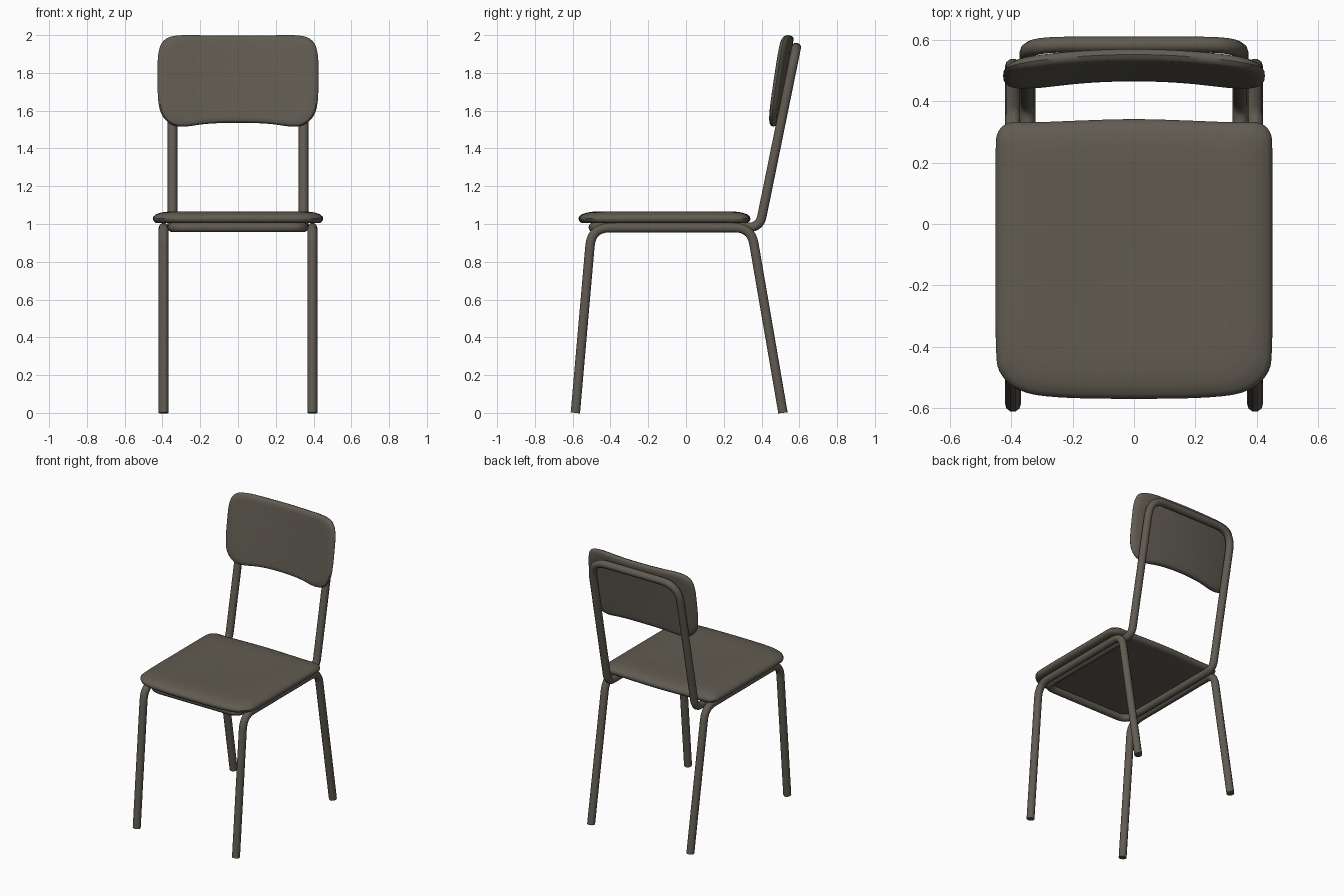
import bpy, bmesh, math
from mathutils import Vector

if "Cube" in bpy.data.objects:
    bpy.data.objects.remove(bpy.data.objects["Cube"])

paint = bpy.data.materials.new("warm_dark_grey")
paint.diffuse_color = (0.118, 0.106, 0.083, 1)
paint.use_nodes = True
paint.node_tree.nodes["Principled BSDF"].inputs["Base Color"].default_value = paint.diffuse_color


def finish(ob):
    ob.data.materials.clear()
    ob.data.materials.append(paint)
    bpy.ops.object.select_all(action='DESELECT')
    ob.select_set(True)
    bpy.context.view_layer.objects.active = ob
    bpy.ops.object.shade_smooth_by_angle(angle=math.radians(40))


def rounded(path, cyclic, steps=7):
    """Path entries are (x, y, z, bend); bend is the length cut from each corner."""
    out, n = [], len(path)
    for i, p in enumerate(path):
        c = Vector(p[:3])
        if p[3] == 0 or (not cyclic and i in (0, n - 1)):
            out.append(c)
            continue
        a = c + (Vector(path[i - 1][:3]) - c).normalized() * p[3]
        b = c + (Vector(path[(i + 1) % n][:3]) - c).normalized() * p[3]
        for k in range(steps + 1):
            t = k / steps
            out.append(a * (1 - t) ** 2 + c * 2 * t * (1 - t) + b * t * t)
    return out


def tube(name, path, radius=0.026, cyclic=False):
    cu = bpy.data.curves.new(name, 'CURVE')
    cu.dimensions = '3D'
    cu.bevel_depth = radius
    cu.bevel_resolution = 3
    cu.use_fill_caps = True
    pts = rounded(path, cyclic)
    sp = cu.splines.new('POLY')
    sp.points.add(len(pts) - 1)
    for q, p in zip(sp.points, pts):
        q.co = (*p, 1)
    sp.use_cyclic_u = cyclic
    ob = bpy.data.objects.new(name, cu)
    bpy.context.collection.objects.link(ob)
    bpy.ops.object.select_all(action='DESELECT')
    ob.select_set(True)
    bpy.context.view_layer.objects.active = ob
    bpy.ops.object.convert(target='MESH')
    finish(bpy.context.view_layer.objects.active)


def pad(name, half, centre, rings, place):
    """Cushioned panel: concentric rings (scale, height) of a mirrored outline."""
    loop = [Vector(p) for p in half] + [Vector((-x, y)) for x, y in reversed(half) if x > 0]
    for _ in range(2):  # corner cutting softens the outline
        n = len(loop)
        loop = [loop[i].lerp(loop[(i + 1) % n], t) for i in range(n) for t in (0.25, 0.75)]
    bm = bmesh.new()
    c = Vector((0, centre))
    layers = []
    for s, h in rings:
        layers.append([bm.verts.new(place(*(c + (p - c) * s), h)) for p in loop])
    for a, b in zip(layers, layers[1:]):
        for i in range(len(a)):
            j = (i + 1) % len(a)
            bm.faces.new((a[i], a[j], b[j], b[i]))
    for ring, (s, h) in ((layers[0], rings[0]), (layers[-1], rings[-1])):
        mid = bm.verts.new(place(0, centre, h))
        for i in range(len(ring)):
            bm.faces.new((ring[i], ring[(i + 1) % len(ring)], mid))
    bmesh.ops.recalc_face_normals(bm, faces=bm.faces)
    me = bpy.data.meshes.new(name)
    bm.to_mesh(me)
    bm.free()
    ob = bpy.data.objects.new(name, me)
    bpy.context.collection.objects.link(ob)
    finish(ob)


# Side leg hoops: front foot, seat rail, rear foot
for side, x in (("left", -0.394), ("right", 0.394)):
    tube(side + "_leg_hoop", [
        (x, -0.586, 0, 0), (x, -0.585, 0.008, 0), (x, -0.5, 0.98, 0.095),
        (x, 0.345, 0.98, 0.085), (x, 0.512, 0.008, 0), (x, 0.513, 0, 0)])

# Closed loop under the seat that rises to carry the backrest
w = 0.347
tube("seat_and_back_frame", [
    (-w, -0.49, 0.982, 0.08), (w, -0.49, 0.982, 0.08),
    (w, 0.39, 0.982, 0.06), (w, 0.584, 1.934, 0.13),
    (-w, 0.584, 1.934, 0.13), (-w, 0.39, 0.982, 0.06)], cyclic=True)

# Seat: flat underside, rounded rim, slightly dished top
seat_half = [(0, -0.57), (0.24, -0.567), (0.37, -0.55), (0.44, -0.49), (0.451, -0.42),
             (0.451, -0.1), (0.451, 0.24), (0.448, 0.30), (0.41, 0.334), (0.34, 0.33),
             (0.2, 0.336), (0, 0.343)]
pad("seat", seat_half, -0.11,
    [(0.3, 1.061), (0.6, 1.065), (0.8, 1.067), (0.9, 1.061), (0.965, 1.051), (0.992, 1.040),
     (1, 1.029), (0.992, 1.016), (0.965, 1.006), (0.93, 1.004), (0.4, 1.004)],
    lambda x, y, h: (x, y, h))

# Backrest: leaning panel bowed around the sitter, arched lower edge
back_half = [(0, 1.537), (0.17, 1.532), (0.29, 1.512), (0.36, 1.525), (0.41, 1.58),
             (0.425, 1.66), (0.426, 1.78), (0.425, 1.91), (0.395, 1.98), (0.32, 2.002),
             (0.15, 1.998), (0, 1.998)]
pad("backrest", back_half, 1.76,
    [(0.3, -0.021), (0.6, -0.021), (0.85, -0.021), (0.94, -0.020), (0.98, -0.013), (1, 0),
     (0.98, 0.013), (0.94, 0.020), (0.85, 0.021), (0.6, 0.021), (0.3, 0.021)],
    lambda x, z, h: (x, 0.483 + 0.15 * (z - 1.54) - 0.2 * x * x + h, z))
